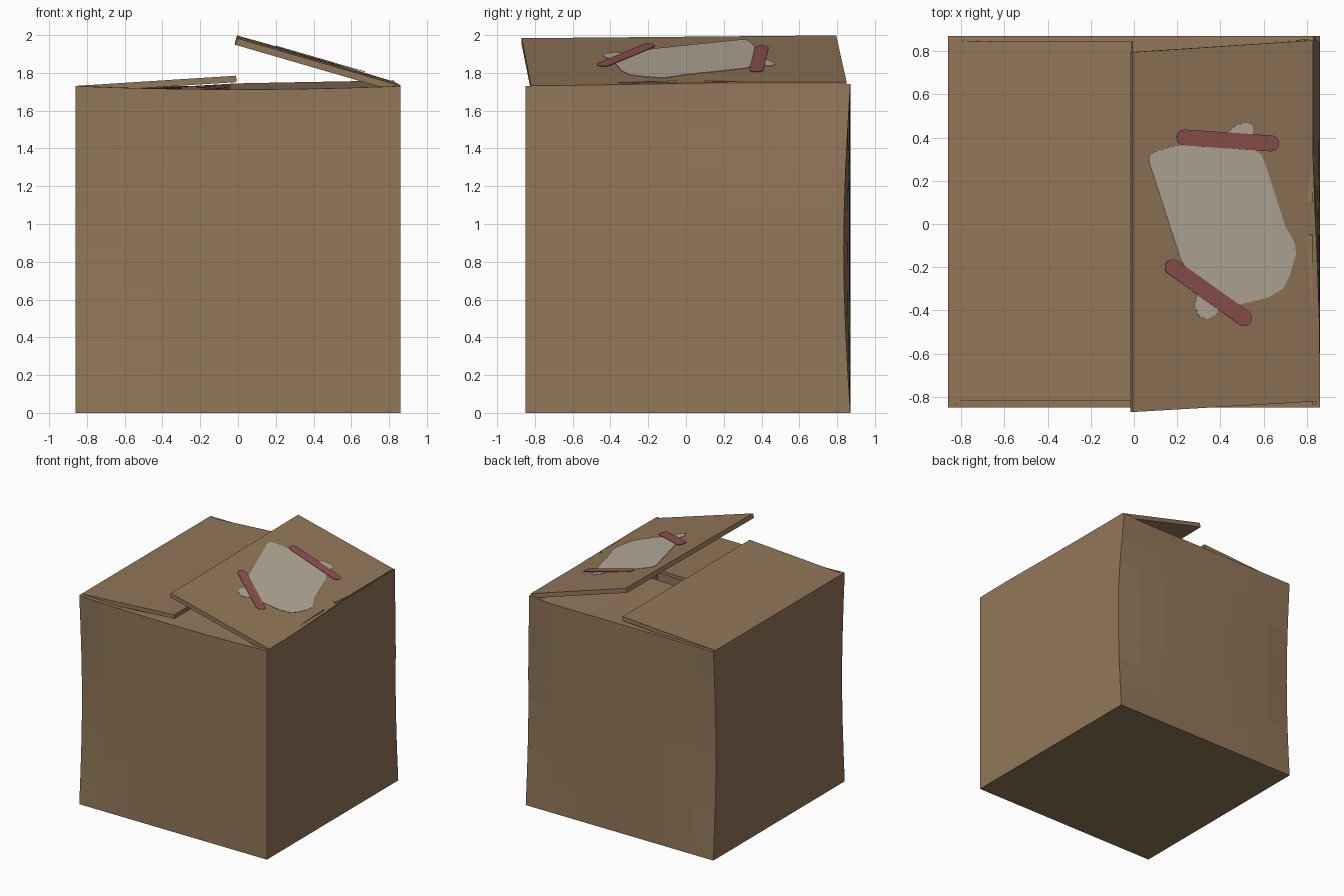
import bpy, bmesh, math
from mathutils import Vector

if "Cube" in bpy.data.objects:
    bpy.data.objects.remove(bpy.data.objects["Cube"])


def material(name, rgb):
    m = bpy.data.materials.new(name)
    m.diffuse_color = (*rgb, 1)
    m.use_nodes = True
    m.node_tree.nodes["Principled BSDF"].inputs["Base Color"].default_value = m.diffuse_color
    return m


CARD = material("cardboard brown", (0.285, 0.185, 0.100))
CREAM = material("faded cream", (0.47, 0.41, 0.32))
RED = material("dull red", (0.27, 0.085, 0.078))

X, Y0, Y1, H = 0.86, -0.85, 0.87, 1.73


def finish(bm, name, mat, thick=0.0):
    me = bpy.data.meshes.new(name)
    bm.to_mesh(me)
    bm.free()
    ob = bpy.data.objects.new(name, me)
    bpy.context.collection.objects.link(ob)
    me.materials.append(mat)
    if thick:
        s = ob.modifiers.new("thickness", 'SOLIDIFY')
        s.thickness = thick
        s.offset = -1
    return ob


def clamp(t):
    return max(0.0, min(1.0, t))


def right_dent(y):
    return 0.03 * clamp((y + 0.5) / 0.8)


def worn(x, y, z):
    """Crumpled shape of the box walls, from an exact box."""
    bulge = math.sin(math.pi * clamp(z / H))
    nx, ny, nz = x, y, z
    if y > Y1 - 0.001:                       # back corners pinched in
        ny -= 0.035 * bulge * abs(x / X) ** 3
    if y < Y0 + 0.001:                       # front left corner pinched in
        ny += 0.035 * bulge * clamp(-x / X) ** 2
    if x > X - 0.001:                        # upper right wall pushed in
        nx -= right_dent(y) * clamp((z - 1.15) / 0.58)
    if z > H - 0.001:                        # uneven rim
        if y < Y0 + 0.001:
            nz -= 0.018 * (1 - (x / X) ** 2)
        if x > X - 0.001:
            nz += 0.012 * clamp((y + 0.85) / 1.2)
    return Vector((nx, ny, nz))


# Open box with thin walls
bm = bmesh.new()
bmesh.ops.create_cube(bm, size=1)
bmesh.ops.subdivide_edges(bm, edges=bm.edges[:], cuts=7, use_grid_fill=True)
top = [f for f in bm.faces if f.calc_center_median().z > 0.499]
bmesh.ops.delete(bm, geom=top, context='FACES')
for v in bm.verts:
    v.co = worn(v.co.x * 2 * X, Y0 + (v.co.y + 0.5) * (Y1 - Y0), (v.co.z + 0.5) * H)
finish(bm, "box_body", CARD, 0.025)


def panel(name, shape, thick, n=6):
    """Flap from a function of (u, v), kept facing up."""
    bm = bmesh.new()
    g = [[bm.verts.new(shape(i / n, j / n)) for j in range(n + 1)] for i in range(n + 1)]
    for i in range(n):
        for j in range(n):
            f = bm.faces.new((g[i][j], g[i + 1][j], g[i + 1][j + 1], g[i][j + 1]))
            f.normal_update()
            if f.normal.z < 0:
                f.normal_flip()
    finish(bm, name, CARD, thick)


def lerp(a, b, t):
    return a + (b - a) * t


# Flap tops: u runs from hinge to tip, v along the hinge
def left_flap(u, v):
    return (lerp(-0.86, -0.01, u), lerp(-0.82, 0.845, v), lerp(1.731, 1.785, u))


def right_z(x, y):
    tip = 1.985 + (y + 0.87) / 1.66 * 0.015
    hinge = 1.733 + 0.012 * clamp((y + 0.85) / 1.2)
    return lerp(hinge, tip, (0.855 - x) / 0.865)


def right_flap(u, v):
    y = lerp(lerp(-0.82, 0.85, v), lerp(-0.87, 0.795, v), u)
    x = lerp(0.859 - right_dent(y), -0.005, u)
    return (x, y, right_z(x, y))


def inner_flap(hinge_y, tip_y):
    def shape(u, v):
        x = lerp(-0.845, 0.825, v)
        tip = 1.745 + (0.06 * x if x < 0 else 0.018 * x)
        dip = 0.018 * (1 - (x / X) ** 2) if hinge_y < 0 else 0
        return (x, lerp(hinge_y, tip_y, u), lerp(1.73 - dip, tip, u))
    return shape


panel("front_inner_flap", inner_flap(Y0 + 0.003, -0.05), 0.025)
panel("back_inner_flap", inner_flap(Y1 - 0.003, 0.10), 0.025)
panel("left_flap", left_flap, 0.034)
panel("right_flap", right_flap, 0.036)


# Painted marks on the right flap: thin plates following its slope
def plate(name, outline, mat, lift):
    bm = bmesh.new()
    f = bm.faces.new([bm.verts.new((x, y, 0)) for x, y in outline])
    f.normal_update()
    if f.normal.z < 0:
        f.normal_flip()
    bmesh.ops.triangulate(bm, faces=bm.faces[:])
    for v in bm.verts:
        v.co.z = right_z(v.co.x, v.co.y) + lift
    finish(bm, name, mat, 0.003)


def capsule(a, b, r, n=8):
    ang = math.atan2(b[1] - a[1], b[0] - a[0])
    pts = []
    for c, start in ((b, ang - math.pi / 2), (a, ang + math.pi / 2)):
        for i in range(n + 1):
            t = start + math.pi * i / n
            pts.append((c[0] + r * math.cos(t), c[1] + r * math.sin(t)))
    return pts


patch = [(.07, .29), (.075, .32), (.10, .335), (.21, .365), (.55, .35), (.59, .32),
         (.61, .27), (.70, -.01), (.745, -.09), (.75, -.14), (.72, -.24), (.69, -.30),
         (.62, -.34), (.44, -.385), (.30, -.30), (.22, -.17), (.17, -.02)]
plate("cream_patch", patch, CREAM, 0.005)
plate("cream_tip_back", [(.43, .42), (.47, .455), (.52, .47), (.55, .455), (.55, .40), (.45, .39)],
      CREAM, 0.005)
plate("cream_tip_front", [(.30, -.30), (.28, -.38), (.30, -.425), (.34, -.44), (.38, -.42),
                          (.40, -.36)], CREAM, 0.005)
plate("red_bar_back", capsule((.235, .40), (.635, .373), 0.037), RED, 0.009)
plate("red_bar_front", capsule((.18, -.20), (.51, -.435), 0.037), RED, 0.009)
